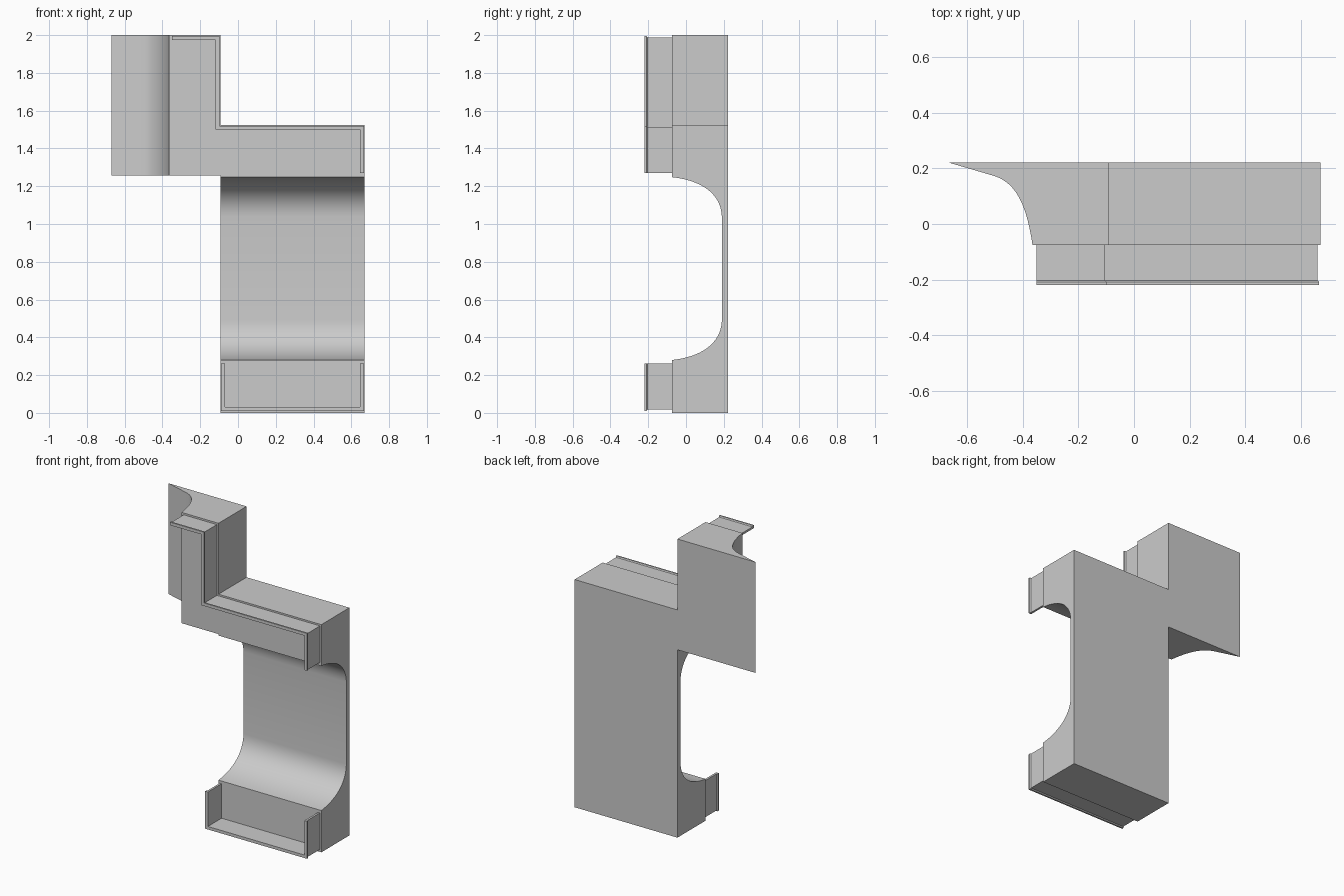
import bpy, bmesh, math
from mathutils import Vector

if "Cube" in bpy.data.objects:
    bpy.data.objects.remove(bpy.data.objects["Cube"])


def bezier(p0, p1, p2, p3, n=16):
    pts = [Vector(p) for p in (p0, p1, p2, p3)]
    out = []
    for i in range(n + 1):
        t = i / n
        s = 1 - t
        out.append(tuple(s**3 * pts[0] + 3*s*s*t * pts[1] + 3*s*t*t * pts[2] + t**3 * pts[3]))
    return out


def finish(bm, name):
    bmesh.ops.recalc_face_normals(bm, faces=bm.faces)
    mesh = bpy.data.meshes.new(name)
    bm.to_mesh(mesh)
    bm.free()
    obj = bpy.data.objects.new(name, mesh)
    bpy.context.collection.objects.link(obj)
    bpy.ops.object.select_all(action='DESELECT')
    obj.select_set(True)
    bpy.context.view_layer.objects.active = obj
    bpy.ops.object.shade_smooth_by_angle(angle=math.radians(25))
    return obj


def prism(name, profile, place, a, b):
    """Extrude a 2D profile from a to b; place(u, v, w) gives the 3D point."""
    bm = bmesh.new()
    face = bm.faces.new([bm.verts.new(place(u, v, a)) for u, v in profile])
    res = bmesh.ops.extrude_face_region(bm, geom=[face])
    verts = [g for g in res['geom'] if isinstance(g, bmesh.types.BMVert)]
    shift = Vector(place(0, 0, b)) - Vector(place(0, 0, a))
    bmesh.ops.translate(bm, verts=verts, vec=shift)
    return finish(bm, name)


def lip(name, path, section, side):
    """Sweep a wall section (outward offset, y) along an x-z path with mitred corners."""
    pts = [Vector(p) for p in path]
    dirs = [(b - a).normalized() for a, b in zip(pts, pts[1:])]
    norms = [Vector((-d.y, d.x)) * side for d in dirs]
    bm = bmesh.new()
    rings = []
    for i, p in enumerate(pts):
        m = norms[i] if i < len(norms) else norms[-1]
        if 0 < i < len(pts) - 1:
            m = norms[i - 1] + norms[i]
        rings.append([bm.verts.new((p.x + m.x * o, y, p.y + m.y * o)) for o, y in section])
    n = len(section)
    for r, s in zip(rings, rings[1:]):
        for k in range(n):
            bm.faces.new((r[k], r[(k + 1) % n], s[(k + 1) % n], s[k]))
    bm.faces.new(rings[0])
    bm.faces.new(rings[-1])
    return finish(bm, name)


BACK, FRONT = 0.222, -0.075

# tall back plate with two curved arms (side profile y, z)
low = bezier((FRONT, 0.28), (0.07, 0.295), (0.185, 0.36), (0.19, 0.49))
high = [(y, 1.528 - z) for y, z in reversed(low)]
prism("main_bracket",
      [(BACK, 0), (FRONT, 0)] + low + high + [(FRONT, 1.525), (BACK, 1.525)],
      lambda u, v, w: (w, u, v), -0.092, 0.67)

# upper side block, flaring to a thin edge (plan profile x, y)
flare = bezier((-0.365, FRONT), (-0.385, 0.06), (-0.42, 0.145), (-0.5, 0.172))
prism("upper_side_block",
      [(-0.092, BACK), (-0.092, FRONT)] + flare + [(-0.67, BACK)],
      lambda u, v, w: (u, v, w), 1.258, 2.0)

# thin front rims with a small bead at the free edge
section = [(0, -0.07), (0, -0.203), (0.006, -0.209), (0.006, -0.22),
           (-0.014, -0.22), (-0.014, -0.07)]
lip("upper_rim", [(-0.35, 1.988), (-0.104, 1.988), (-0.104, 1.514),
                  (0.66, 1.514), (0.66, 1.27)], section, 1)
lip("lower_rim", [(-0.083, 0.262), (-0.083, 0.017), (0.66, 0.017), (0.66, 0.262)],
    section, -1)
